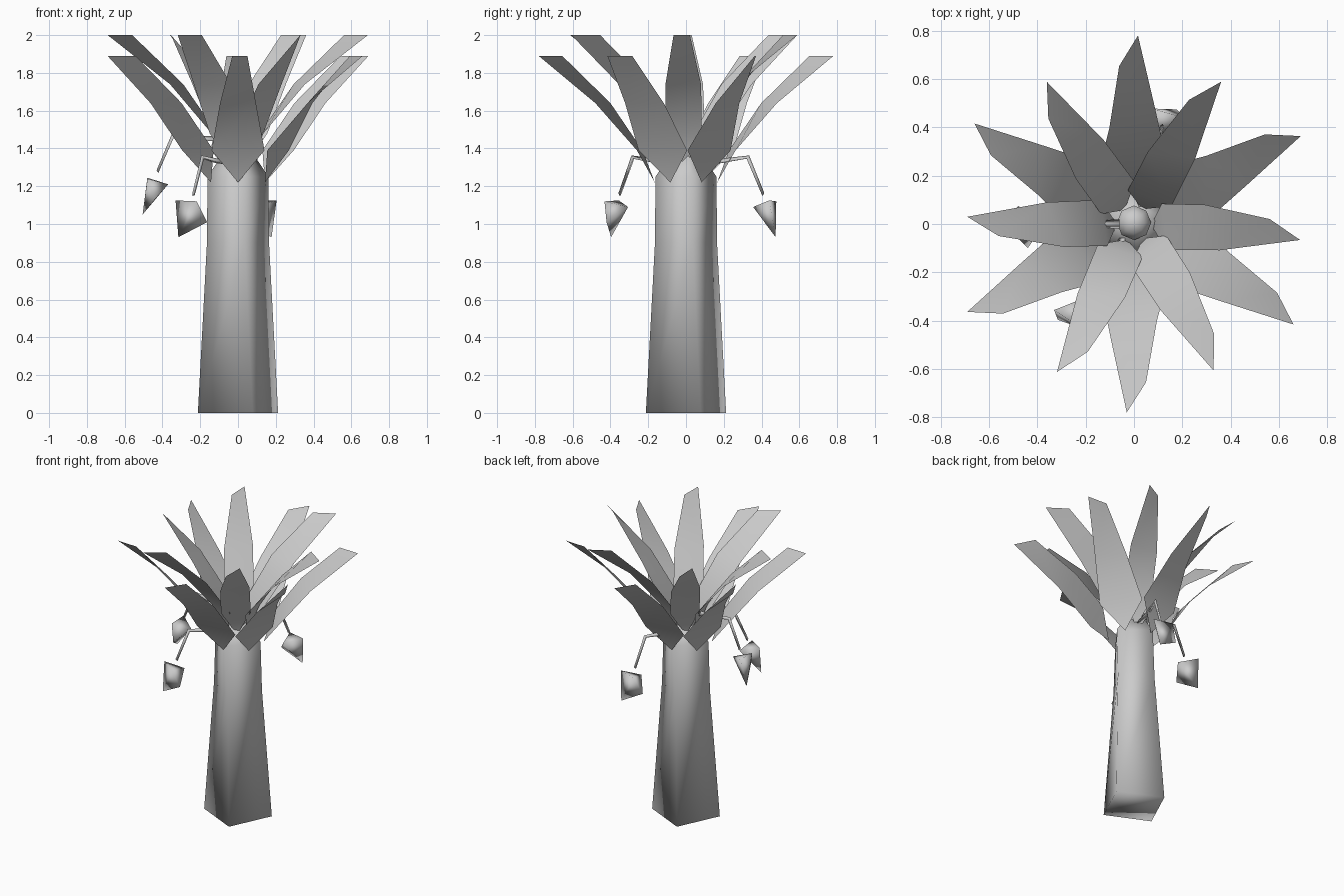
import bpy, bmesh
from math import sin, cos, radians, pi
from mathutils import Vector

if "Cube" in bpy.data.objects:
    bpy.data.objects.remove(bpy.data.objects["Cube"])


def add_object(name, verts, faces, hull=False):
    bm = bmesh.new()
    vs = [bm.verts.new(v) for v in verts]
    if hull:
        bmesh.ops.convex_hull(bm, input=vs)
    else:
        for f in faces:
            bm.faces.new([vs[i] for i in f])
    bmesh.ops.recalc_face_normals(bm, faces=bm.faces)
    for f in bm.faces:
        f.smooth = True
    me = bpy.data.meshes.new(name)
    bm.to_mesh(me)
    bm.free()
    ob = bpy.data.objects.new(name, me)
    bpy.context.collection.objects.link(ob)
    return ob


def polar(az, r, t, z):
    """Radial distance r, sideways offset t, height z at azimuth az."""
    a = radians(az)
    return Vector((r * cos(a) - t * sin(a), r * sin(a) + t * cos(a), z))


def loft(name, rings):
    n = len(rings[0])
    verts = [v for ring in rings for v in ring]
    faces = [(k * n + i, k * n + (i + 1) % n, (k + 1) * n + (i + 1) % n, (k + 1) * n + i)
             for k in range(len(rings) - 1) for i in range(n)]
    last = (len(rings) - 1) * n
    faces += [tuple(range(n))[::-1], tuple(range(last, last + n))]
    return add_object(name, verts, faces)


# Trunk: four-sided, tapering, slightly twisted
profile = [(0.226, 0, 20), (0.168, 0.9, 12), (0.163, 1.25, 8), (0.075, 1.38, 8)]
loft("trunk", [[polar(turn + 90 * i, r, 0, z) for i in range(4)] for r, z, turn in profile])

# Rounded crown centre
bpy.ops.mesh.primitive_uv_sphere_add(segments=8, ring_count=5, radius=0.075, location=(0, 0.005, 1.38))
bpy.context.object.name = "crown_centre"
bpy.ops.object.shade_smooth()


# Leaf: strip with slanted cross lines (r, t) either side at each height
def leaf(name, az, root, rows):
    verts = [polar(az, *root)]
    for z, r1, t1, r2, t2 in rows:
        verts += [polar(az, r1, t1, z), polar(az, r2, t2, z)]
    faces = [(0, 1, 2)]
    faces += [(k, k + 2, k + 3, k + 1) for k in range(1, len(verts) - 2, 2)]
    add_object(name, verts, faces)


outer = [(1.39, 0.26, -0.14, 0.23, 0.14), (1.64, 0.48, -0.095, 0.40, 0.095),
         (1.89, 0.78, -0.03, 0.655, 0.05)]
for i, az in enumerate((30, 91, 150, 210, 270, 330)):
    leaf(f"outer_leaf_{i + 1}", az, (0.165, 0, 1.22), outer)

inner = [(1.48, 0.14, -0.10, 0.11, 0.09), (1.74, 0.36, -0.09, 0.29, 0.095),
         (2.0, 0.69, -0.03, 0.56, 0.05)]
for i, az in enumerate((-3, 61, 124, 180, 245, 301)):
    leaf(f"inner_leaf_{i + 1}", az, (0.07, 0, 1.30), inner)

# Hanging fruits on bent stems
stem_path = [(0.06, 1.325, 0.022), (0.19, 1.33, 0.016), (0.34, 1.352, 0.011), (0.425, 1.155, 0.009)]
fruit_points = [(0.37, 0, 1.09), (0.48, -0.075, 1.125), (0.48, 0.06, 1.12),
                (0.505, -0.04, 0.93), (0.44, 0.10, 1.01)]
for i, (az, lift) in enumerate(((180, 0.12), (236, 0), (74, 0))):
    rings = []
    for k, (r, z, w) in enumerate(stem_path):
        out = 0.7 if k > 1 else 0
        rings.append([polar(az, r + out * w * sin(a), w * cos(a), z + lift + w * sin(a))
                      for a in (pi / 2, pi * 7 / 6, pi * 11 / 6)])
    loft(f"stem_{i + 1}", rings)
    add_object(f"fruit_{i + 1}", [polar(az, r, t, z + lift) for r, t, z in fruit_points], [], hull=True)
